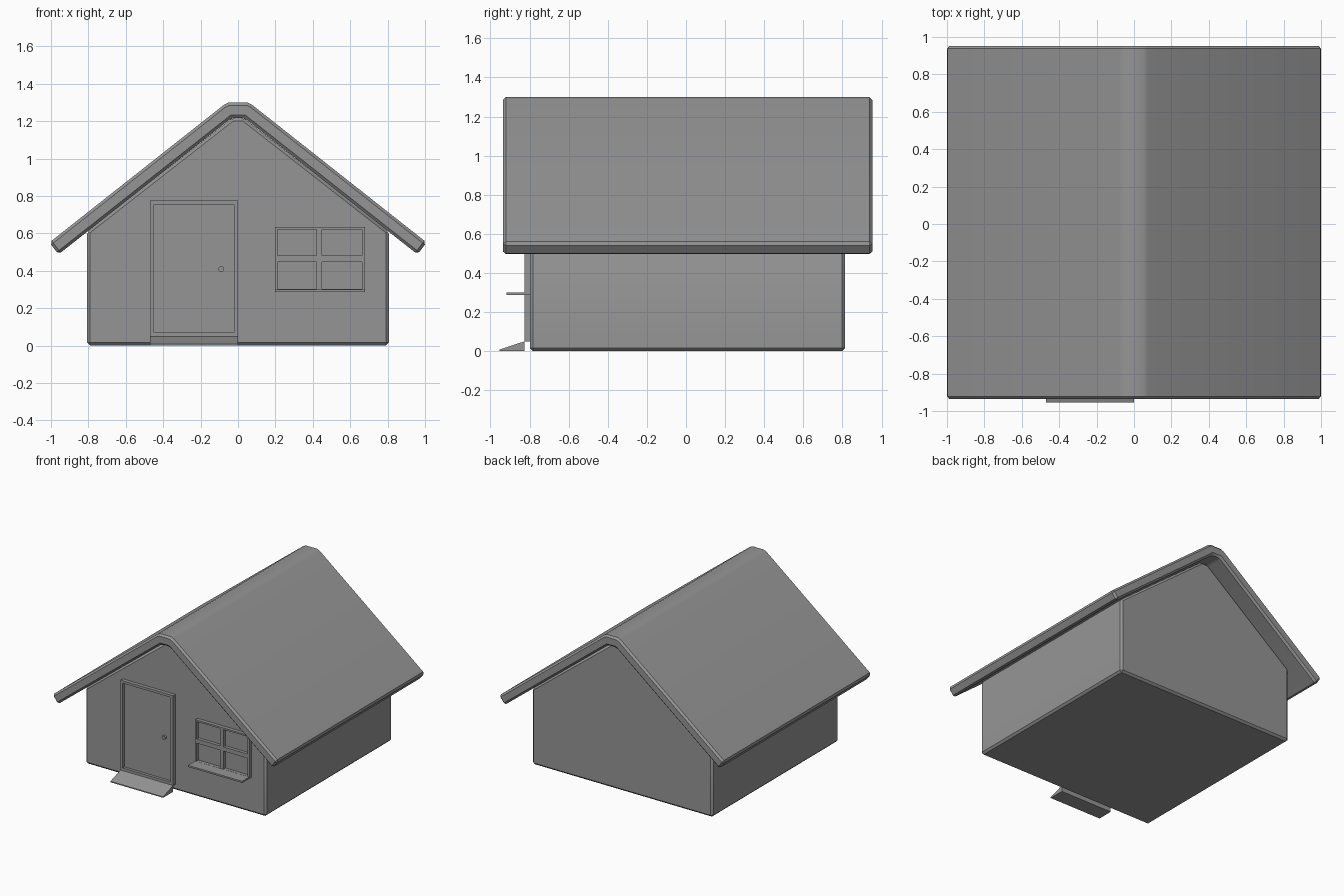
import bpy, bmesh
from math import radians
from mathutils import Matrix

if "Cube" in bpy.data.objects:
    bpy.data.objects.remove(bpy.data.objects["Cube"])

# One dark grey for the whole house
grey = bpy.data.materials.new("dark_grey")
grey.diffuse_color = (0.3, 0.3, 0.3, 1.0)
grey.use_nodes = True
grey.node_tree.nodes["Principled BSDF"].inputs["Base Color"].default_value = grey.diffuse_color


def finish(name, bm):
    bmesh.ops.recalc_face_normals(bm, faces=bm.faces)
    me = bpy.data.meshes.new(name)
    bm.to_mesh(me)
    bm.free()
    me.materials.append(grey)
    ob = bpy.data.objects.new(name, me)
    bpy.context.collection.objects.link(ob)
    return ob


def prism(name, pts, a, b, axis='Y', bevel=0.0):
    """Extrude a closed 2D profile along Y (x,z points) or X (y,z points)."""
    bm = bmesh.new()
    place = (lambda p, d: (p[0], d, p[1])) if axis == 'Y' else (lambda p, d: (d, p[0], p[1]))
    ends = [[bm.verts.new(place(p, d)) for p in pts] for d in (a, b)]
    n = len(pts)
    for ring in ends:
        bm.faces.new(ring)
    for i in range(n):
        j = (i + 1) % n
        bm.faces.new((ends[0][i], ends[0][j], ends[1][j], ends[1][i]))
    ob = finish(name, bm)
    if bevel:
        mod = ob.modifiers.new("edge_bevel", 'BEVEL')
        mod.width = bevel
        mod.segments = 1
        mod.limit_method = 'ANGLE'
        mod.angle_limit = 0.6
        bpy.ops.object.select_all(action='DESELECT')
        bpy.context.view_layer.objects.active = ob
        ob.select_set(True)
        bpy.ops.object.modifier_apply(modifier=mod.name)
        bpy.ops.object.shade_smooth_by_angle(angle=radians(30))
    return ob


def mirrored(right):
    """Complete a symmetric profile from its right half."""
    return right + [(-x, z) for x, z in reversed(right)]


def frame(name, xs, zs, front, back):
    """Grid frame: odd cells (between bars) are left open."""
    bm = bmesh.new()
    grid = [[bm.verts.new((x, front, z)) for z in zs] for x in xs]
    for i in range(len(xs) - 1):
        for j in range(len(zs) - 1):
            if i % 2 and j % 2:
                continue
            bm.faces.new((grid[i][j], grid[i + 1][j], grid[i + 1][j + 1], grid[i][j + 1]))
    bmesh.ops.delete(bm, geom=[v for v in bm.verts if not v.link_faces], context='VERTS')
    res = bmesh.ops.extrude_face_region(bm, geom=bm.faces[:])
    for v in res["geom"]:
        if isinstance(v, bmesh.types.BMVert):
            v.co.y = back
    return finish(name, bm)


def box(name, x0, x1, y0, y1, z0, z1):
    return prism(name, [(x0, z0), (x1, z0), (x1, z1), (x0, z1)], y0, y1)


FRONT, TRIM = -0.798, -0.827

# Gabled body
prism("house_body", mirrored([(0.806, 0.0), (0.806, 0.612), (0.03, 1.218)]),
      FRONT, 0.814, bevel=0.016)

# Roof slab with flattened ridge
roof = [(0.05, 1.30), (0.075, 1.288), (1.008, 0.552), (0.96, 0.488), (0.035, 1.217)]
prism("roof", mirrored(roof[:0:-1] + roof[:1])[:5] +
      [(-x, z) for x, z in roof], -0.936, 0.953, bevel=0.015)

# Door with frame, knob and sloped step
frame("door_frame", [-0.47, -0.45, -0.022, 0.0], [0.05, 0.071, 0.755, 0.775], TRIM, FRONT + 0.01)
box("door_panel", -0.46, -0.01, FRONT - 0.006, FRONT + 0.01, 0.06, 0.765)
bm = bmesh.new()
bmesh.ops.create_cone(bm, cap_ends=True, segments=12, radius1=0.016, radius2=0.016, depth=0.024,
                      matrix=Matrix.Translation((-0.09, FRONT - 0.012, 0.41))
                      @ Matrix.Rotation(radians(90), 4, 'X'))
finish("door_knob", bm)
prism("door_step", [(-0.955, 0.0), (TRIM, 0.0), (TRIM, 0.05), (-0.955, 0.008)],
      -0.47, 0.0, axis='X')

# Four-pane window with sill
frame("window_frame", [0.197, 0.21, 0.42, 0.45, 0.664, 0.68],
      [0.288, 0.302, 0.448, 0.482, 0.622, 0.635], TRIM, FRONT + 0.01)
box("window_glass", 0.205, 0.67, FRONT - 0.003, FRONT + 0.01, 0.295, 0.63)
box("window_sill", 0.197, 0.68, -0.918, FRONT, 0.288, 0.301)
